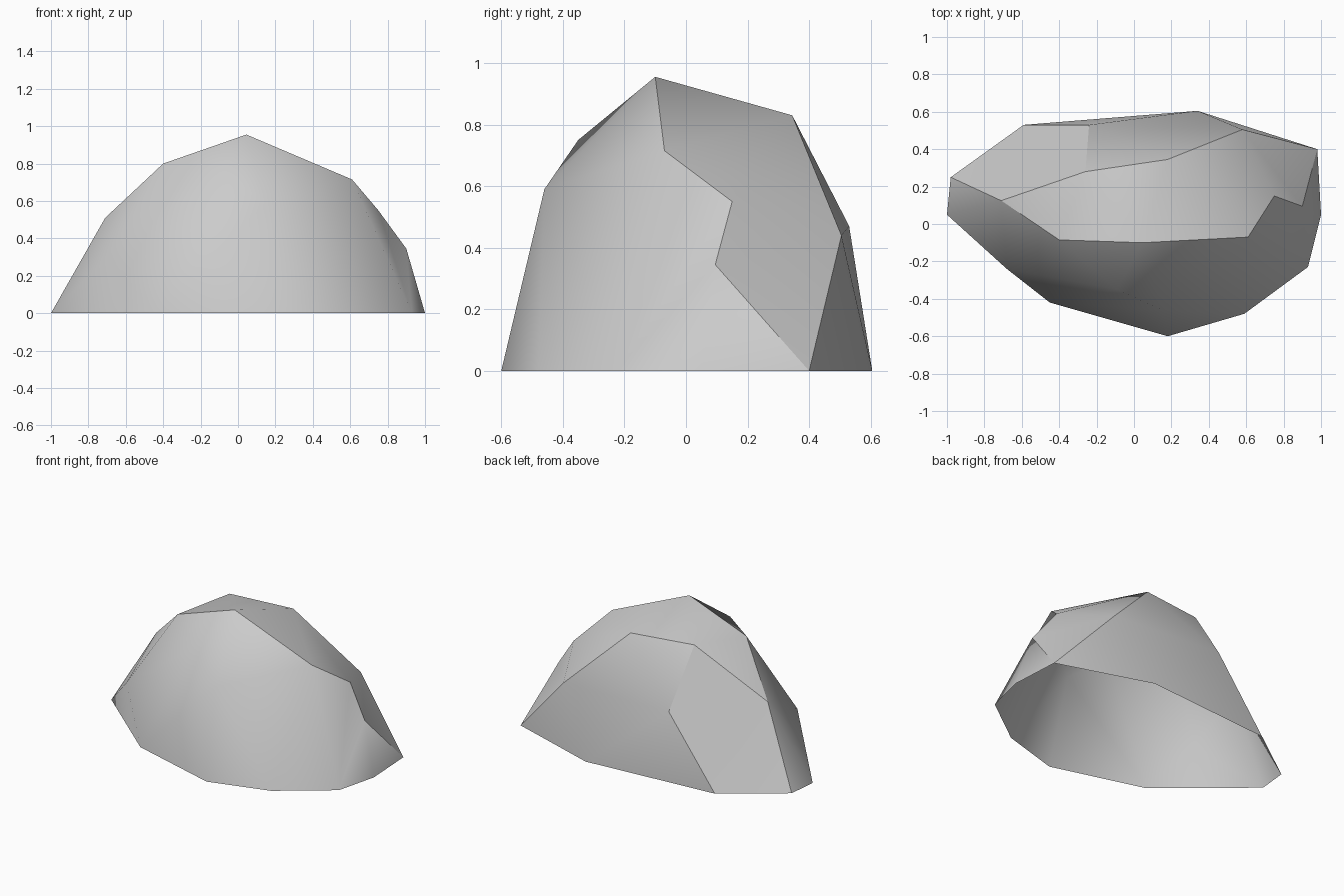
import bpy
import bmesh
from mathutils import Vector

cube = bpy.data.objects.get("Cube")
if cube:
    bpy.data.objects.remove(cube, do_unlink=True)

# Corner points of the boulder
points = {
    # ground outline, going round from the left end along the front
    "west": (-1.0, .05, 0), "base_sw": (-.45, -.42, 0), "base_s": (.18, -.6, 0),
    "base_se": (.59, -.48, 0), "base_e": (.93, -.23, 0), "base_ne": (1.0, .05, 0),
    "east": (.98, .4, 0), "base_n": (.34, .605, 0), "base_nw": (-.59, .53, 0),
    "northwest": (-.98, .25, 0),
    # front rim of the top
    "rim_low": (-.71, .125, .51), "rim_mid": (-.4, -.085, .8), "peak": (.045, -.1, .955),
    "rim_right": (.61, -.07, .715), "notch": (.75, .15, .55), "shoulder": (.9, .095, .345),
    # back rim of the top
    "ridge_right": (.58, .505, .44), "ridge_mid": (.18, .345, .83), "ridge_left": (-.26, .28, .84),
    # bulges on the front and back walls
    "cheek": (-.68, -.24, .315), "brow": (-.09, -.35, .75), "belly": (.15, -.46, .59),
    "hump": (-.24, .53, .47),
}

# Each region shades smoothly inside and meets its neighbours at a sharp edge
regions = {
    "top": [
        "rim_low rim_mid ridge_left", "rim_mid peak ridge_left",
        "peak ridge_mid ridge_left", "peak rim_right ridge_mid",
        "rim_right notch ridge_mid", "notch ridge_right ridge_mid",
        "notch shoulder ridge_right", "shoulder east ridge_right",
    ],
    "front": [
        "northwest west rim_low", "west cheek rim_low", "west base_sw cheek",
        "cheek rim_mid rim_low", "cheek brow rim_mid", "cheek base_sw brow",
        "brow peak rim_mid", "brow belly peak", "base_sw belly brow",
        "base_sw base_s belly", "base_s base_se belly", "belly rim_right peak",
        "belly base_se rim_right", "base_se base_e rim_right",
        "base_e notch rim_right", "base_e shoulder notch",
        "base_e base_ne shoulder", "base_ne east shoulder",
    ],
    "back": [
        "east base_n ridge_right", "ridge_right base_n hump",
        "ridge_right hump ridge_mid", "ridge_mid hump ridge_left",
        "base_n base_nw hump",
    ],
    "chipped_face": [
        "ridge_left hump rim_low", "hump base_nw rim_low", "base_nw northwest rim_low",
    ],
}

bm = bmesh.new()
verts = {name: bm.verts.new(co) for name, co in points.items()}
region_of = {}
for region, triangles in regions.items():
    for corners in triangles:
        face = bm.faces.new([verts[name] for name in corners.split()])
        face.smooth = True
        region_of[face] = region

# Point every face outwards
bm.normal_update()
core = Vector((0, 0, .2))
for face in bm.faces:
    if face.normal.dot(face.calc_center_median() - core) < 0:
        face.normal_flip()

# Sharp creases between regions
for edge in bm.edges:
    edge.smooth = len({region_of[f] for f in edge.link_faces}) == 1

# Stone colour
stone = bpy.data.materials.new("stone_grey")
stone.use_nodes = True
grey = (.6, .6, .6, 1)
stone.diffuse_color = grey
stone.node_tree.nodes["Principled BSDF"].inputs["Base Color"].default_value = grey

# Boulder, open underneath
mesh = bpy.data.meshes.new("boulder")
bm.to_mesh(mesh)
bm.free()
mesh.materials.append(stone)
boulder = bpy.data.objects.new("boulder", mesh)
bpy.context.collection.objects.link(boulder)
